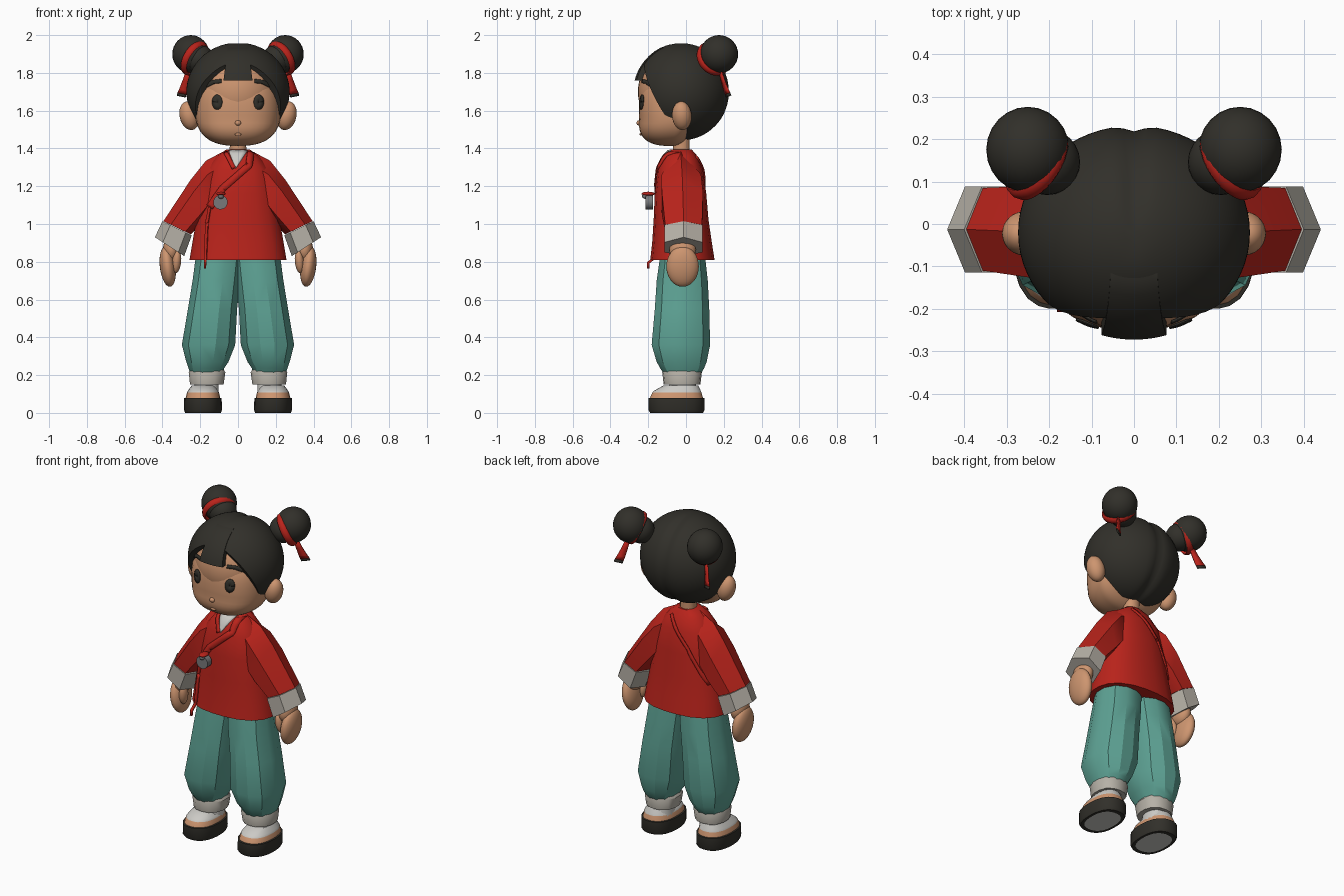
import bpy, bmesh, math
from mathutils import Vector, Matrix
from mathutils.bvhtree import BVHTree

if "Cube" in bpy.data.objects:
    bpy.data.objects.remove(bpy.data.objects["Cube"])


def mat(name, r, g, b):
    m = bpy.data.materials.new(name)
    m.diffuse_color = (r, g, b, 1)
    m.use_nodes = True
    m.node_tree.nodes["Principled BSDF"].inputs["Base Color"].default_value = m.diffuse_color
    return m


RED = mat("red_cloth", .49, .017, .011)
TEAL = mat("teal_cloth", .11, .36, .295)
SKIN = mat("skin", .61, .30, .16)
DARK = mat("dark_hair", .031, .029, .023)
BEIGE = mat("beige_trim", .47, .44, .385)
WHITE = mat("white_cloth", .60, .59, .56)
GREY = mat("grey", .19, .19, .195)


def finish(name, bm, mats, mirror=False, thick=0, angle=38, offset=0):
    bmesh.ops.recalc_face_normals(bm, faces=bm.faces[:])
    me = bpy.data.meshes.new(name)
    bm.to_mesh(me)
    bm.free()
    for m in (mats if isinstance(mats, list) else [mats]):
        me.materials.append(m)
    ob = bpy.data.objects.new(name, me)
    bpy.context.collection.objects.link(ob)
    bpy.ops.object.select_all(action='DESELECT')
    ob.select_set(True)
    bpy.context.view_layer.objects.active = ob
    bpy.ops.object.shade_smooth_by_angle(angle=math.radians(angle))
    if thick:
        mod = ob.modifiers.new("thickness", 'SOLIDIFY')
        mod.thickness, mod.offset = thick, offset
    if mirror:
        ob.modifiers.new("mirror", 'MIRROR')
    return ob


def skin_rings(name, rings, mats, bands=None, mirror=False, angle=38, bottom=None):
    """Join equal point rings with quads and cap both ends."""
    bm = bmesh.new()
    vs = [[bm.verts.new(p) for p in r] for r in rings]
    n = len(vs[0])
    for k in range(len(vs) - 1):
        for i in range(n):
            j = (i + 1) % n
            f = bm.faces.new((vs[k][i], vs[k][j], vs[k + 1][j], vs[k + 1][i]))
            f.material_index = bands[k] if bands else 0
    first, last = bm.faces.new(vs[0]), bm.faces.new(vs[-1])
    if bands:
        last.material_index = bands[-1]
        first.material_index = bands[0] if bottom is None else bottom
    return finish(name, bm, mats, mirror, angle=angle)


def oval(z, x0, x1, y0, y1, n=16, p=2.4):
    """Rounded-box ring at one height."""
    pts = []
    for i in range(n):
        a = 2 * math.pi * (i + .5) / n
        c, s = math.cos(a), math.sin(a)
        r = (abs(c) ** p + abs(s) ** p) ** (-1 / p)
        pts.append(((x0 + x1) / 2 + r * c * (x1 - x0) / 2,
                    (y0 + y1) / 2 + r * s * (y1 - y0) / 2, z))
    return pts


def ball(name, loc, radii, m, mirror=False, rot=(0, 0, 0), seg=24):
    bm = bmesh.new()
    bmesh.ops.create_uvsphere(bm, u_segments=seg, v_segments=seg * 2 // 3, radius=1)
    R = Matrix.Rotation(rot[2], 4, 'Z') @ Matrix.Rotation(rot[1], 4, 'Y') @ Matrix.Rotation(rot[0], 4, 'X')
    bm.transform(Matrix.Translation(loc) @ R @ Matrix.Diagonal((*radii, 1)))
    return finish(name, bm, m, mirror, angle=60)


def grid(name, rows, m, mirror=False, thick=.008):
    """Sheet through equal rows of points."""
    bm = bmesh.new()
    vs = [[bm.verts.new(p) for p in r] for r in rows]
    for a, b in zip(vs, vs[1:]):
        for i in range(len(a) - 1):
            bm.faces.new((a[i], a[i + 1], b[i + 1], b[i]))
    return finish(name, bm, m, mirror, thick, angle=50)


def tree(ob):
    return BVHTree.FromPolygons([v.co for v in ob.data.vertices],
                                [p.vertices[:] for p in ob.data.polygons])


def on_surface(trees, x, z, side=-1, off=.004):
    hits = [t.ray_cast(Vector((x, side, z)), Vector((0, -side, 0)))[0] for t in trees]
    ys = [abs(h.y) for h in hits if h]
    return Vector((x, side * ((max(ys) if ys else (.082 if z > 1.3 else .19)) + off), z))


def strip(name, path, width, trees, m, side=-1, off=.004, thick=.008):
    """Band laid on a surface along an x-z path."""
    rows = []
    for (a, b) in zip(path, path[1:]):
        a, b = Vector(a), Vector(b)
        d = (b - a).normalized()
        nrm = Vector((-d.y, d.x)) * width / 2
        for k in range(9):
            c = a.lerp(b, k / 8)
            rows.append([on_surface(trees, *(c + nrm * t), side, off) for t in (-1, 0, 1)])
    return grid(name, rows, m, thick=thick)


# ---------- head: soft box face merged with a rounder skull ----------
HC, HR = Vector((0, -.02, 1.70)), Vector((.273, .252, .26))
bm = bmesh.new()
bmesh.ops.create_uvsphere(bm, u_segments=40, v_segments=28, radius=1)
for v in bm.verts:
    d, p = v.co.copy(), 2.5
    d *= sum(abs(c) ** p for c in d) ** (-1 / p)
    z = 1.60 + d.z * (.24 if d.z > 0 else .187)
    y = -.04 + d.y * (.21 if d.y < 0 else .10) - .3 * max(0, 1.55 - z)
    v.co = (d.x * .226, y, z)
skull = bmesh.ops.create_uvsphere(bm, u_segments=40, v_segments=28, radius=1)['verts']
for v in skull:
    back = .93 if v.co.y < 0 else .4
    v.co = HC + Vector((v.co.x * HR.x * .84, v.co.y * HR.y * back, v.co.z * HR.z * .92))
head = finish("head", bm, SKIN, angle=60)
HT = [tree(head)]

ball("ear", (.258, -.022, 1.573), (.051, .052, .077), SKIN, True, (0, .25, -.3))
ball("nose", (0, -.248, 1.535), (.016, .014, .014), SKIN)
ball("lip", (0, -.238, 1.475), (.018, .008, .007), SKIN)
rows = [[on_surface(HT, .11 + r * .027 * math.cos(a * math.pi / 10), 1.645 + r * .04 * math.sin(a * math.pi / 10))
         for a in range(21)] for r in (.02, .5, 1)]
grid("eye", rows, DARK, True, .004)
for s in (-1, 1):
    strip("eyebrow", [(s * .088, 1.757), (s * .13, 1.752), (s * .17, 1.732)], .02, HT, DARK, thick=.004)

# ---------- hair cap with a centre parting, cut back around the face ----------
bm = bmesh.new()
bmesh.ops.create_uvsphere(bm, u_segments=64, v_segments=36, radius=1)
for v in bm.verts:
    q = Vector((v.co.x * HR.x, v.co.y * HR.y, v.co.z * HR.z))
    q *= 1 - .055 * math.exp(-(q.x / .028) ** 2) * min(1, max(0, (q.y + .08) / .2))
    v.co = HC + q
bmesh.ops.bisect_plane(bm, geom=bm.verts[:] + bm.edges[:] + bm.faces[:], dist=1e-5,
                       plane_co=(0, 0, 0), plane_no=(1, 0, 0), clear_inner=True)
n = Vector((.5, 1.75, 1)).normalized()
cut = bmesh.ops.bisect_plane(bm, geom=bm.verts[:] + bm.edges[:] + bm.faces[:], dist=1e-5,
                             plane_co=(.1, 0, 1.44), plane_no=n, clear_inner=True)['geom_cut']
rim = [g for g in cut if isinstance(g, bmesh.types.BMVert)]
mid = sum((v.co for v in rim), Vector()) / len(rim)
u = n.orthogonal().normalized()
w = n.cross(u)
rim.sort(key=lambda v: math.atan2((v.co - mid).dot(w), (v.co - mid).dot(u)))
bm.faces.new(rim)
finish("hair_cap", bm, DARK, True)

# fringe block hugging the cap: front sheet and back sheet closed into rings
rings = []
for k in range(9):
    z = 1.935 - k * .022
    hw = .055 + .022 * k / 8
    front = []
    for i in range(-4, 5):
        x = hw * i / 4
        r = max(0, 1 - (x / .273) ** 2 - ((max(z, 1.76) - 1.70) / .262) ** 2)
        front.append((x, -.02 - .253 * math.sqrt(r) - .006 * k / 8, z))
    rings.append(front + [(x, y + .045, z) for x, y, z in reversed(front)])
skin_rings("fringe", rings, DARK, angle=50)

# ---------- hair buns with bands and ribbon tails ----------
BC = Vector((.25, .175, 1.899))
axis = Vector((.25, .16, .15)).normalized()
ball("bun", BC, (.098, .101, .101), DARK, True)
ball("bun_base", BC - axis * .06, (.078, .078, .078), DARK, True)
bm = bmesh.new()
Q = Matrix.Translation(BC - axis * .03 + Vector((.002, -.014, -.009))) @ axis.to_track_quat('Z', 'Y').to_matrix().to_4x4()
R1 = []
for i in range(28):
    a = 2 * math.pi * i / 28
    R1.append([bm.verts.new(Q @ Vector(((.088 + .011 * math.cos(b)) * math.cos(a),
                                        (.088 + .011 * math.cos(b)) * math.sin(a), .02 * math.sin(b))))
               for b in [2 * math.pi * j / 8 for j in range(8)]])
for i in range(28):
    for j in range(8):
        A, B, k = R1[i], R1[(i + 1) % 28], (j + 1) % 8
        bm.faces.new((A[j], B[j], B[k], A[k]))
finish("bun_band", bm, RED, True, angle=60)
tail = [(.262, .18, 1.815, .011), (.276, .195, 1.76, .015), (.29, .212, 1.71, .02), (.297, .22, 1.69, .022),
        (.30, .226, 1.675, .022)]
edge = [[(x - h, y - h * .5, z - h * .2), (x + h, y + h * .5, z + h * .2)] for x, y, z, h in tail]
grid("ribbon_tail", edge[:4], RED, True)
grid("ribbon_tip", edge[3:], DARK, True)

# ---------- neck and jacket ----------
skin_rings("neck", [oval(1.34, -.045, .045, -.07, .02), oval(1.48, -.043, .043, -.07, .02)], SKIN)
torso = skin_rings("jacket_body", [oval(z, -x, x, a, b, 20) for z, x, a, b in (
    (.81, .258, -.19, .152), (.90, .243, -.18, .138), (1.02, .222, -.172, .12), (1.16, .20, -.166, .108),
    (1.29, .165, -.152, .09), (1.36, .11, -.122, .06), (1.395, .062, -.085, .03))], RED, angle=40)


def hexring(s, ox, oz, ix, iz, y0, y1):
    def pt(t, y):
        return (s * (ox + (ix - ox) * t), y, oz + (iz - oz) * t)
    m = (y0 + y1) / 2
    return [pt(0, m), pt(.27, y1), pt(.8, y1), pt(1, m), pt(.8, y0), pt(.27, y0)]


JT = [tree(torso)]
for s in (-1, 1):
    sl = skin_rings("sleeve", [hexring(s, *r) for r in (
        (.07, 1.388, .10, 1.12, -.095, .04), (.17, 1.335, .14, 1.06, -.13, .08),
        (.25, 1.235, .19, 1.0, -.128, .09), (.395, 1.015, .25, .945, -.11, .085))], RED, angle=40)
    JT.append(tree(sl))
    skin_rings("sleeve_cuff", [hexring(s, *r) for r in (
        (.40, 1.015, .245, .94, -.114, .088), (.44, .93, .285, .83, -.114, .088))], BEIGE, angle=30)

# inner collar, lapels and back seam
rows = [[on_surface(JT, -.012 * k / 5 + t * .05 * (1.02 - k / 5), 1.39 - .019 * k, off=.003)
         for t in (-1, -.5, 0, .5, 1)] for k in range(6)]
grid("inner_collar", rows, WHITE, thick=.006)
strip("left_lapel", [(-.066, 1.38), (-.022, 1.295)], .022, JT, RED, off=.006)
strip("right_lapel", [(.068, 1.38), (.058, 1.31), (-.08, 1.19), (-.15, 1.09)], .036, JT, RED, off=.005)
strip("back_seam", [(.06, 1.36), (-.08, 1.2), (-.2, 1.0)], .018, JT, RED, side=1)
strip("hanging_cord", [(-.15, 1.09), (-.165, 1.0), (-.175, .765)], .012, JT, RED, off=.01, thick=.014)

# pendant with its knot
bm = bmesh.new()
bmesh.ops.create_cone(bm, cap_ends=True, segments=20, radius1=.038, radius2=.038, depth=.04)
bm.transform(Matrix.Translation((-.093, -.195, 1.115)) @ Matrix.Rotation(math.pi / 2, 4, 'X'))
finish("pendant", bm, GREY)
ball("pendant_bead", (-.09, -.215, 1.147), (.015, .018, .014), GREY, seg=12)
ball("knot", (-.09, -.2, 1.16), (.024, .036, .011), RED, seg=12)

# ---------- hands ----------
ball("palm", (.372, -.018, .775), (.042, .086, .108), SKIN, True, (0, .12, 0))
ball("wrist", (.352, -.018, .865), (.045, .07, .07), SKIN, True)
ball("thumb", (.325, -.06, .80), (.024, .03, .062), SKIN, True, (.15, -.1, 0), 16)

# ---------- trousers ----------
skin_rings("trouser_leg", [oval(z, a, b, c, d, 12, 2.3) for z, a, b, c, d in (
    (.205, .08, .252, -.118, .078), (.235, .072, .264, -.138, .098), (.27, .048, .276, -.158, .112),
    (.36, .012, .30, -.185, .131), (.55, .002, .268, -.168, .126), (.70, -.014, .243, -.158, .118),
    (.86, -.03, .222, -.135, .10))], TEAL, mirror=True, angle=28)
skin_rings("trouser_cuff", [oval(z, a, b, c, d, 14) for z, a, b, c, d in (
    (.15, .075, .255, -.118, .076), (.215, .066, .262, -.126, .084), (.23, .075, .253, -.118, .076))],
    BEIGE, mirror=True)

# ---------- shoes: pale tread, dark sole, skin-toned band, white top ----------
skin_rings("sock", [oval(.09, .1, .235, -.1, .06), oval(.17, .105, .23, -.085, .05)], WHITE, mirror=True)
shoe = [(0, .105, .265, -.165, .065), (0, .09, .28, -.19, .09), (.015, .085, .286, -.2, .098),
        (.078, .086, .285, -.2, .098), (.08, .094, .277, -.191, .09), (.108, .1, .27, -.178, .082),
        (.118, .105, .265, -.168, .078), (.145, .125, .245, -.12, .065)]
skin_rings("shoe", [oval(*r, n=24) for r in shoe], [DARK, SKIN, WHITE],
           bands=[0, 0, 0, 0, 1, 2, 2], bottom=2, mirror=True)
